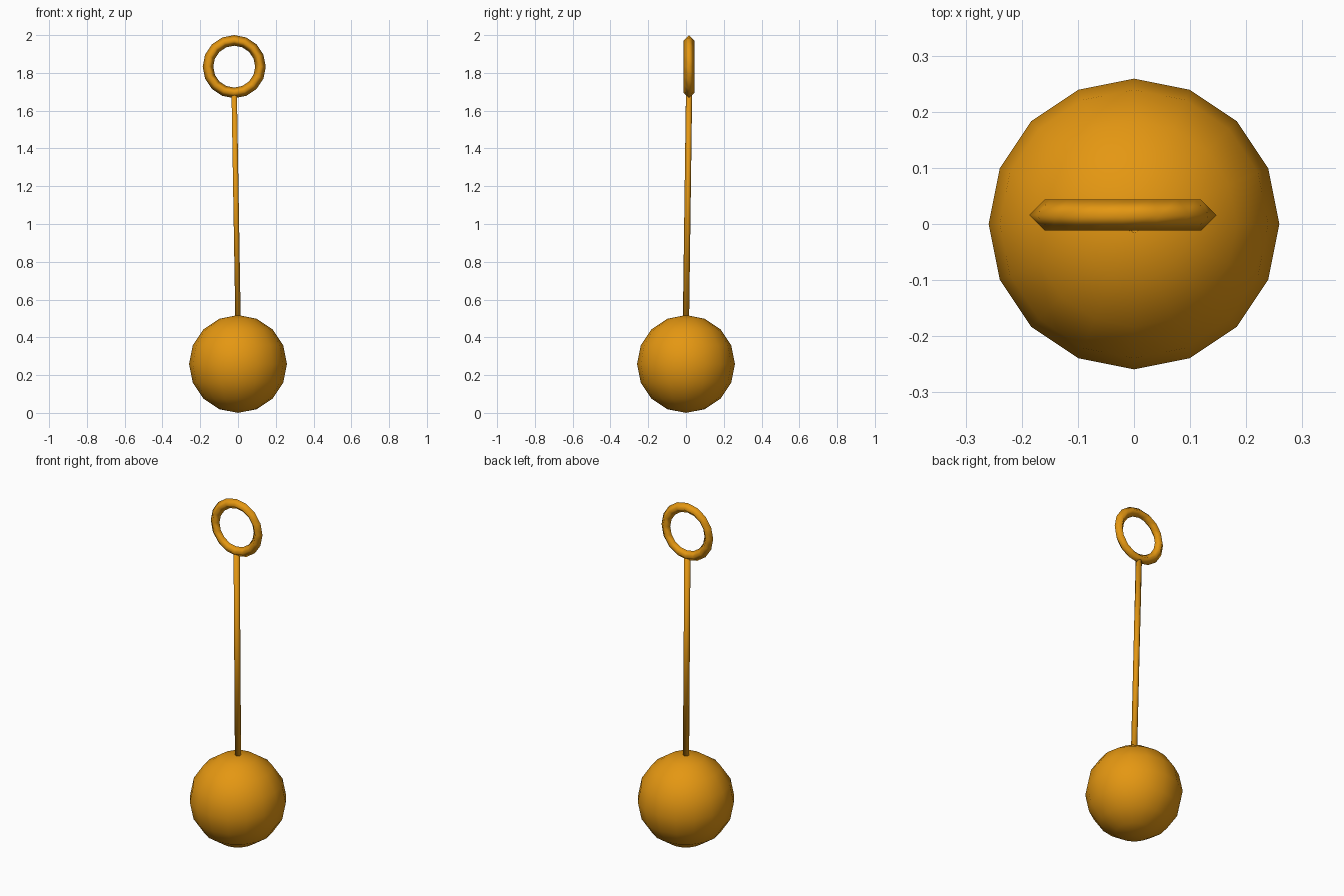
import bpy
import bmesh
import math
from mathutils import Vector

cube = bpy.data.objects.get("Cube")
if cube:
    bpy.data.objects.remove(cube, do_unlink=True)

# Single amber colour
AMBER = (0.78, 0.31, 0.006, 1.0)
amber = bpy.data.materials.new("amber")
amber.use_nodes = True
amber.diffuse_color = AMBER
amber.node_tree.nodes["Principled BSDF"].inputs["Base Color"].default_value = AMBER


def finish(obj, name):
    """Name, colour and smooth a part."""
    obj.name = obj.data.name = name
    obj.data.materials.clear()
    obj.data.materials.append(amber)
    for face in obj.data.polygons:
        face.use_smooth = True
    return obj


BALL_R = 0.259
RING_CENTRE = Vector((-0.02, 0.016, 1.833))
RING_R, TUBE_R = 0.139, 0.028
ROD_R = 0.0165

# Ball at the bottom
bpy.ops.mesh.primitive_uv_sphere_add(segments=16, ring_count=8, radius=BALL_R,
                                     location=(0, 0, BALL_R))
finish(bpy.context.object, "ball")

# Slightly leaning rod, from the top of the ball to the underside of the ring
start = Vector((0, 0, 2 * BALL_R - 0.02))
end = RING_CENTRE - Vector((0, 0, RING_R + 0.008))
axis = end - start
bpy.ops.mesh.primitive_cylinder_add(vertices=6, radius=ROD_R, depth=axis.length,
                                    location=(start + end) / 2)
rod = finish(bpy.context.object, "rod")
rod.rotation_mode = 'QUATERNION'
rod.rotation_quaternion = Vector((0, 0, 1)).rotation_difference(axis)

# Upright ring with a four-sided tube
bpy.ops.mesh.primitive_torus_add(major_segments=16, minor_segments=4,
                                 major_radius=RING_R, minor_radius=TUBE_R,
                                 location=RING_CENTRE, rotation=(math.pi / 2, 0, 0))
finish(bpy.context.object, "ring")
